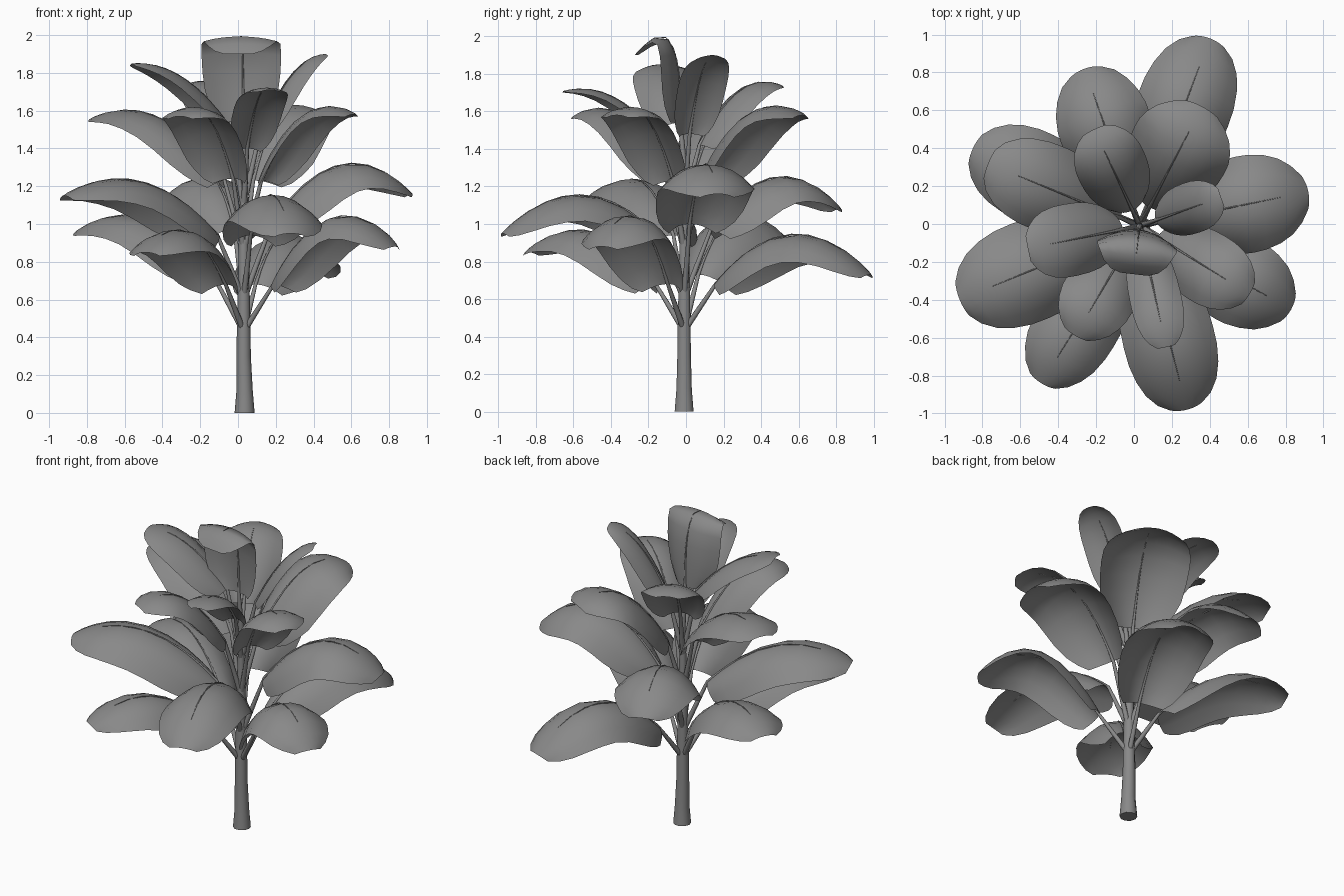
import bpy, math
from mathutils import Vector

if "Cube" in bpy.data.objects:
    bpy.data.objects.remove(bpy.data.objects["Cube"])

STEM_X, STEM_Y = 0.03, -0.01
# blade outline: (position along the midrib, share of the half width)
OUTLINE = [(0, .5), (.05, .66), (.13, .81), (.25, .93), (.4, .99), (.55, 1.01), (.68, 1),
           (.8, .93), (.89, .8), (.96, .6), (1, .36)]

grey = bpy.data.materials.new("dark_grey")
grey.diffuse_color = (.25, .25, .25, 1)
grey.use_nodes = True
grey.node_tree.nodes["Principled BSDF"].inputs["Base Color"].default_value = grey.diffuse_color


def tube(name, pts, radii, res=3):
    cu = bpy.data.curves.new(name, 'CURVE')
    cu.dimensions = '3D'
    cu.bevel_depth = 1.0
    cu.bevel_resolution = res
    cu.use_fill_caps = True
    sp = cu.splines.new('POLY')
    sp.points.add(len(pts) - 1)
    for p, co, r in zip(sp.points, pts, radii):
        p.co = (*co, 1)
        p.radius = r
    sp.use_smooth = True
    cu.materials.append(grey)
    ob = bpy.data.objects.new(name, cu)
    bpy.context.collection.objects.link(ob)
    return ob


def leaf(tier, tip, base_r, base_z, mid_z, half_w, attach_z, mid_f=.5, sag=.6, flat=.65):
    tip = Vector(tip)
    root = Vector((STEM_X, STEM_Y, attach_z))
    d = Vector((tip.x - STEM_X, tip.y - STEM_Y, 0)).normalized()
    side = Vector((0, 0, 1)).cross(d)
    base = Vector((STEM_X, STEM_Y, base_z)) + d * base_r
    mid = base.lerp(tip, mid_f)
    mid.z = mid_z
    ctrl = mid * 2 - (base + tip) * .5

    def rib(t):
        return base * (1 - t) ** 2 + ctrl * (2 * t * (1 - t)) + tip * t * t

    # running length of the midrib, so the outline is spaced evenly along it
    lens = [0]
    for k in range(100):
        lens.append(lens[-1] + (rib((k + 1) / 100) - rib(k / 100)).length)

    def at(f):
        return min(range(101), key=lambda k: abs(lens[k] - f * lens[-1])) / 100

    # drooping blade, flatter towards the tip
    verts, faces, n = [], [], 8
    for f, w in OUTLINE:
        t = at(f)
        tan = ((ctrl - base) * (1 - t) + (tip - ctrl) * t).normalized()
        nor = tan.cross(side)
        hw = half_w * w
        drop = sag * hw * (1.12 - flat * f * f)
        for j in range(n + 1):
            s = 2 * j / n - 1
            verts.append(rib(t) + side * hw * s - nor * drop * abs(s) ** 2.2)
    for i in range(len(OUTLINE) - 1):
        for j in range(n):
            a = i * (n + 1) + j
            faces.append((a, a + 1, a + n + 2, a + n + 1))
    me = bpy.data.meshes.new(tier + "_leaf")
    me.from_pydata(verts, [], faces)
    me.shade_smooth()
    me.materials.append(grey)
    ob = bpy.data.objects.new(tier + "_leaf", me)
    bpy.context.collection.objects.link(ob)

    # stalk running into the midrib
    pts = [root, root.lerp(base, .5), base] + [rib(at(k * .1)) for k in range(1, 9)]
    tube(tier + "_stalk", pts, [.017, .014, .010] + [.008 - .0008 * k for k in range(1, 9)], 2)


# trunk
tube("trunk", [(STEM_X + .005, STEM_Y, 0), (STEM_X + .005, STEM_Y, .12), (STEM_X, STEM_Y, .3),
               (STEM_X, STEM_Y, .45), (STEM_X, STEM_Y, .9), (STEM_X, STEM_Y, 1.35)],
     [.053, .043, .038, .036, .026, .014])

# tiers: base distance, stalk start, sag, then (tip), base height, middle height, half width
TIERS = {
    "lower": (.18, .43, .64, [((.4, .98, .73), .68, .945, .25), ((-.49, -.84, .85), .68, .96, .22),
                              ((.83, -.45, .88), .68, 1.035, .235), ((-.85, .4, .96), .73, 1.03, .24)]),
    "middle": (.15, .6, .62, [((.28, -.98, .95), .94, 1.155, .24), ((-.92, -.4, 1.15), .94, 1.225, .265),
                              ((.92, .17, 1.16), 1.0, 1.315, .255), ((-.26, .82, 1.08), .97, 1.25, .245)]),
    "upper": (.11, .86, .5, [((-.77, .32, 1.56), 1.23, 1.565, .23), ((.36, .62, 1.58), 1.23, 1.59, .265),
                             ((-.31, -.59, 1.57), 1.24, 1.58, .195), ((.61, -.37, 1.58), 1.23, 1.58, .19)]),
    "crown": (.09, 1.1, .42, [((-.21, .5, 1.74), 1.42, 1.71, .185), ((.46, .14, 1.9), 1.48, 1.79, .135),
                              ((-.56, -.13, 1.85), 1.54, 1.785, .19), ((.17, -.65, 1.71), 1.4, 1.67, .135)]),
}
for tier, (base_r, attach, sag, leaves) in TIERS.items():
    for tip, bz, mz, hw in leaves:
        leaf(tier, tip, base_r, bz, mz, hw, attach, .5, sag)

# curled top leaf
leaf("top", (0, -.265, 1.9), .02, 1.54, 1.97, .21, 1.3, .23, .35, 1.1)
